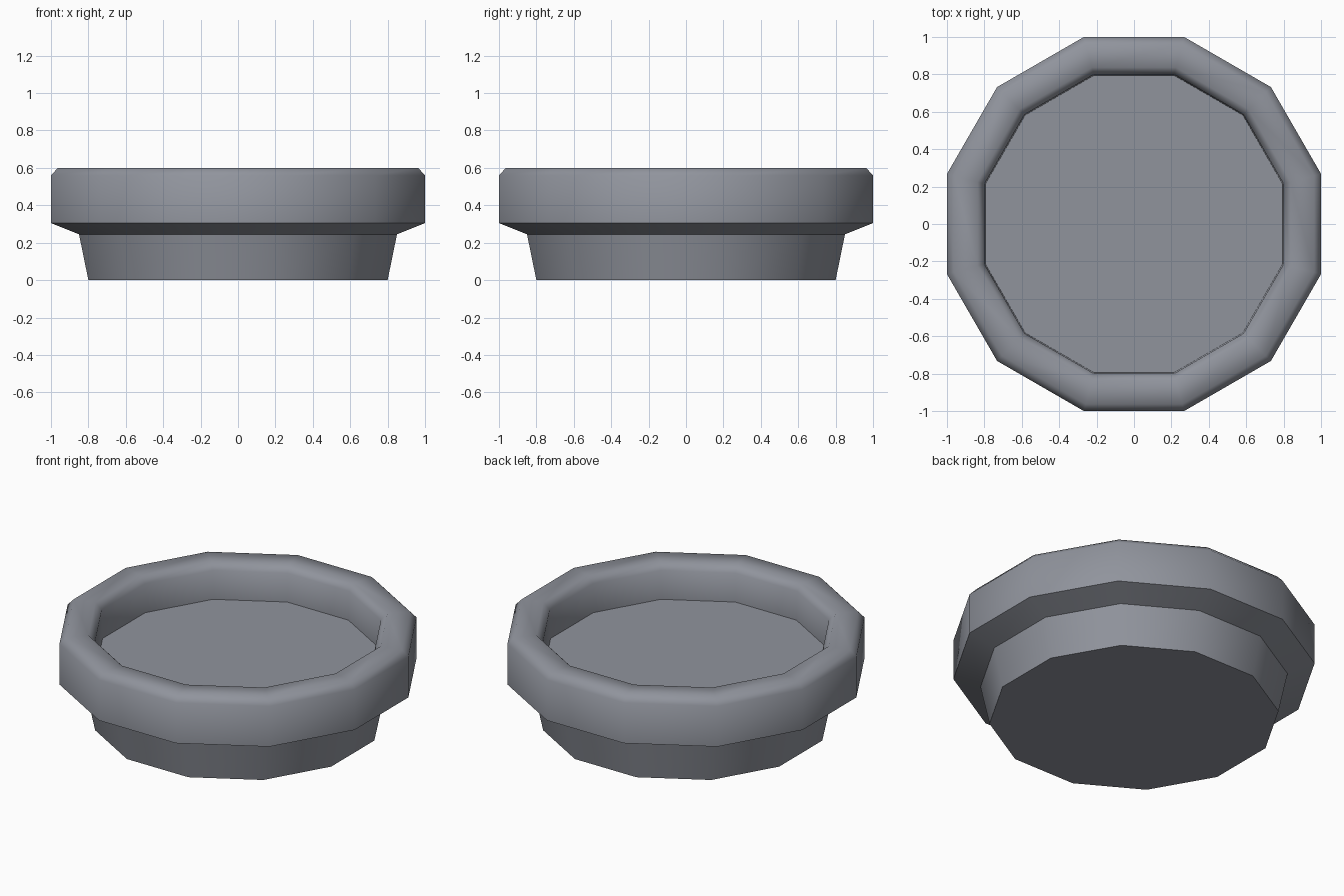
import bpy, bmesh, math

if "Cube" in bpy.data.objects:
    bpy.data.objects.remove(bpy.data.objects["Cube"])

SIDES = 12

grey = bpy.data.materials.new("grey_clay")
grey.diffuse_color = (0.28, 0.295, 0.335, 1)
grey.use_nodes = True
grey.node_tree.nodes["Principled BSDF"].inputs["Base Color"].default_value = grey.diffuse_color


def lathe(name, profile, smooth_angle):
    """Turn (apothem, z) points into a 12-sided shell, capped at both ends."""
    bm = bmesh.new()
    rings = []
    for apothem, z in profile:
        r = apothem / math.cos(math.pi / SIDES)
        angles = [2 * math.pi * (i + 0.5) / SIDES for i in range(SIDES)]
        rings.append([bm.verts.new((r * math.cos(a), r * math.sin(a), z)) for a in angles])
    for low, high in zip(rings, rings[1:]):
        for i in range(SIDES):
            j = (i + 1) % SIDES
            bm.faces.new((low[i], low[j], high[j], high[i]))
    bm.faces.new(rings[0][::-1])
    bm.faces.new(rings[-1])
    mesh = bpy.data.meshes.new(name)
    bm.to_mesh(mesh)
    bm.free()
    mesh.materials.append(grey)
    obj = bpy.data.objects.new(name, mesh)
    bpy.context.collection.objects.link(obj)
    bpy.context.view_layer.objects.active = obj
    obj.select_set(True)
    bpy.ops.object.shade_smooth_by_angle(angle=math.radians(smooth_angle))
    obj.select_set(False)
    return obj


# Shallow pot: tapered base, flared collar, chamfered rim, recessed floor
lathe("pot", [
    (0.80, 0.0), (0.85, 0.245),       # base
    (1.0, 0.305), (1.0, 0.56),        # collar
    (0.963, 0.60), (0.837, 0.60),     # rim
    (0.80, 0.56), (0.795, 0.38),      # inner wall down to the floor
], 50)
